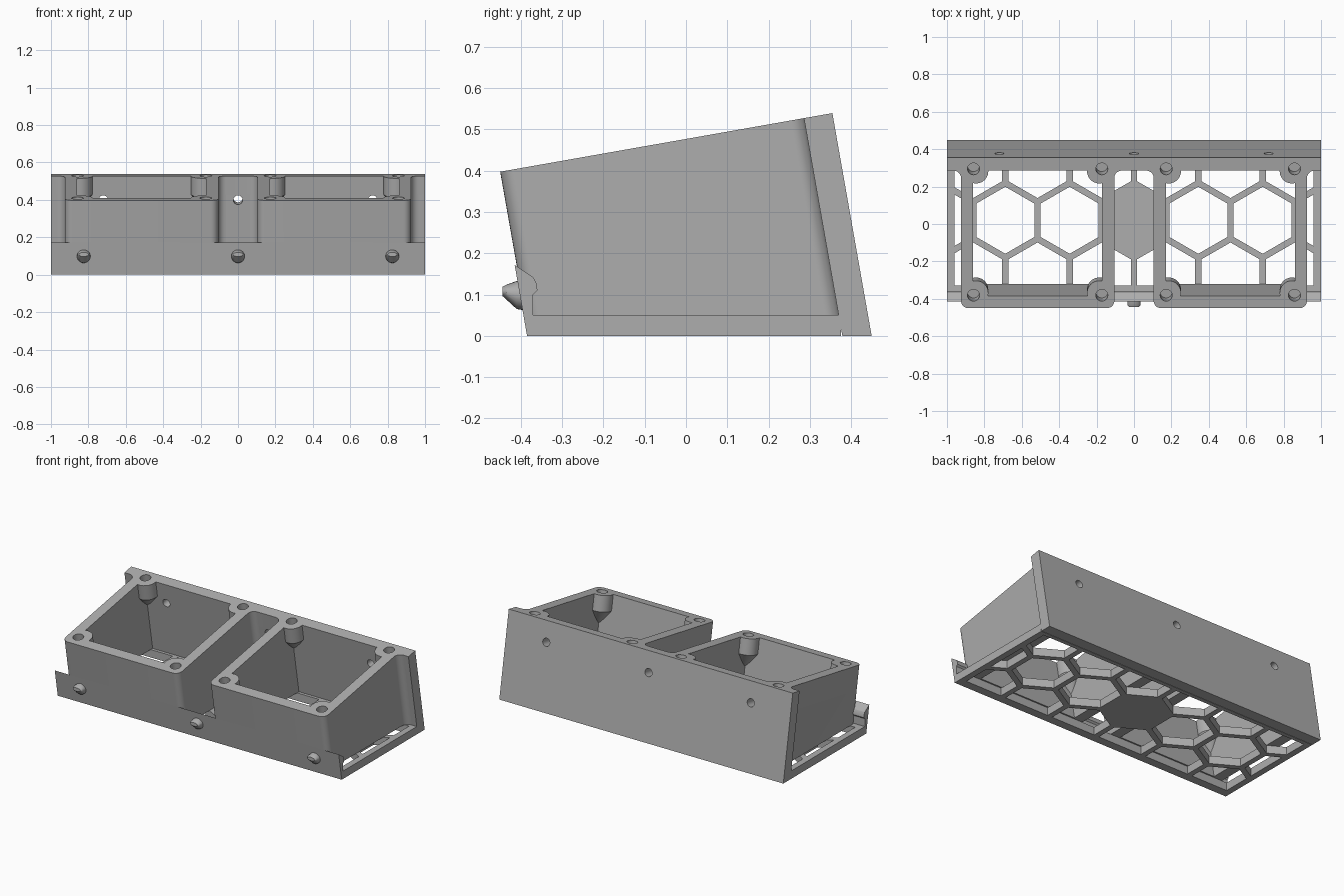
import bpy, bmesh
from math import sin, cos, pi, radians, degrees, sqrt, asin, acos
from mathutils import Matrix, Vector
from mathutils.geometry import tessellate_polygon

if "Cube" in bpy.data.objects:
    bpy.data.objects.remove(bpy.data.objects["Cube"])

grey = bpy.data.materials.new("printed grey")
grey.use_nodes = True
grey.diffuse_color = (0.42, 0.42, 0.42, 1)
grey.node_tree.nodes["Principled BSDF"].inputs["Base Color"].default_value = grey.diffuse_color

# Tilted frame: local z = 0 is the sloping top plane
TILT = Matrix.Translation((0, 0, 0.477)) @ Matrix.Rotation(radians(10), 4, "X")
UPRIGHT = TILT @ Matrix.Rotation(radians(90), 4, "X")
FLAT = Matrix.Identity(4)
AXIS = Vector((0, -sin(radians(10)), cos(radians(10))))


def arc(cx, cy, r, a0, a1, n=7):
    return [(cx + r * cos(radians(a0 + (a1 - a0) * i / n)),
             cy + r * sin(radians(a0 + (a1 - a0) * i / n))) for i in range(n + 1)]


def circle(cx, cy, r, n=32):
    return arc(cx, cy, r, 0, 360 - 360 / n, n - 1)


def rect(x0, x1, y0, y1):
    return [(x0, y0), (x1, y0), (x1, y1), (x0, y1)]


def finish(name, bm, matrix, floor):
    """Place the mesh, slide anything below the floor up to it, and link it."""
    bm.transform(matrix)
    for v in bm.verts:
        if v.co.z < floor - 1e-5:
            v.co += AXIS * ((floor - v.co.z) / AXIS.z)
    bmesh.ops.recalc_face_normals(bm, faces=bm.faces)
    mesh = bpy.data.meshes.new(name)
    bm.to_mesh(mesh)
    bm.free()
    mesh.materials.append(grey)
    ob = bpy.data.objects.new(name, mesh)
    bpy.context.collection.objects.link(ob)
    bpy.ops.object.select_all(action="DESELECT")
    ob.select_set(True)
    bpy.context.view_layer.objects.active = ob
    bpy.ops.object.shade_smooth_by_angle(angle=radians(25))


def plate(name, loops, z0, z1, matrix=FLAT, floor=0.0):
    """Extrude an outline (first loop) with holes (other loops)."""
    bm = bmesh.new()
    low, high = [], []
    for loop in loops:
        a = [bm.verts.new((x, y, z0)) for x, y in loop]
        b = [bm.verts.new((x, y, z1)) for x, y in loop]
        for i in range(len(a)):
            j = (i + 1) % len(a)
            bm.faces.new((a[i], a[j], b[j], b[i]))
        low += a
        high += b
    for tri in tessellate_polygon([[Vector((x, y, 0)) for x, y in p] for p in loops]):
        for side in (low, high):
            bm.faces.new([side[i] for i in tri])
    finish(name, bm, matrix, floor)


def loft(name, rings, matrix=FLAT):
    bm = bmesh.new()
    rows = [[bm.verts.new(p) for p in ring] for ring in rings]
    n = len(rows[0])
    for a, b in zip(rows, rows[1:]):
        for i in range(n):
            j = (i + 1) % n
            bm.faces.new((a[i], a[j], b[j], b[i]))
    bm.faces.new(rows[0][::-1])
    bm.faces.new(rows[-1])
    finish(name, bm, matrix, 0.0)


def clip(poly, axis, limit, sign):
    """Keep the part of a polygon on one side of an axis-aligned line."""
    out = []
    for p, q in zip(poly, poly[1:] + poly[:1]):
        dp, dq = sign * (limit - p[axis]), sign * (limit - q[axis])
        if dp >= 0:
            out.append(p)
        if dp * dq < 0:
            t = dp / (dp - dq)
            out.append((p[0] + t * (q[0] - p[0]), p[1] + t * (q[1] - p[1])))
    return out


FRONT, WALL, BACK = -0.457, 0.29, 0.36
HALF, CENTRE, FLARE = 0.41, 0.515, 0.04
IN_X, IN_Y = 0.345, -0.39
BOSS, BOSS_R, MID_Y = 0.33, 0.066, -0.044
SLAB, FLOOR_TOP = -0.1, 0.05
CORNERS = ((-1, -1), (1, -1), (1, 1), (-1, 1))


def duct_outline(cx):
    """Outer duct edge from the left wall flare round the front to the right one."""
    w, r, f = HALF, FLARE, FLARE
    return (arc(cx - w - f, WALL - f, f, 90, 0) + arc(cx - w + r, FRONT + r, r, 180, 270)
            + arc(cx + w - r, FRONT + r, r, 270, 360) + arc(cx + w + f, WALL - f, f, 180, 90))


def duct_opening(cx):
    """Duct opening with a rounded boss standing in each corner."""
    loop = []
    for sx, sy in CORNERS:
        by = MID_Y + sy * BOSS
        edge = abs((WALL if sy > 0 else IN_Y) - by)
        start = -degrees(acos((IN_X - BOSS) / BOSS_R))
        pts = arc(0, 0, BOSS_R, start, -180 - degrees(asin(edge / BOSS_R)), 12)
        pts = [(cx + sx * (BOSS + x), by + sy * y) for x, y in pts]
        loop += pts if sx * sy > 0 else pts[::-1]
    return loop


# Top frame: wall top and both duct rims with their screw holes
loops = [[(-1, BACK), (-1, WALL)] + duct_outline(-CENTRE) + duct_outline(CENTRE)
         + [(1, WALL), (1, BACK)]]
for cx in (-CENTRE, CENTRE):
    loops.append(duct_opening(cx))
    loops += [circle(cx + sx * 0.343, MID_Y + sy * 0.343, 0.032) for sx, sy in CORNERS]
plate("top_frame", loops, SLAB, 0, TILT)

# Back wall with three mounting holes
mounts = [circle(x, -0.13, 0.025) for x in (-0.72, 0, 0.72)]
plate("back_wall", [rect(-1, 1, -0.7, SLAB)] + mounts, -BACK, -WALL, UPRIGHT)

# Duct walls and the tapered bosses below the rim
for side, cx in (("right", -CENTRE), ("left", CENTRE)):
    inner = [(cx + IN_X, WALL), (cx + IN_X, IN_Y), (cx - IN_X, IN_Y), (cx - IN_X, WALL)]
    plate(side + "_fan_duct", [duct_outline(cx) + inner], -0.7, SLAB, TILT, FLOOR_TOP)
    for sx, sy in CORNERS:
        x, y = cx + sx * BOSS, MID_Y + sy * BOSS
        foot = circle(x + sx * 0.045, y + sy * 0.04, 0.012)
        rim = circle(x, y, BOSS_R)
        loft(side + "_screw_boss", [[(*p, z) for p in ring]
                                    for ring, z in ((foot, -0.22), (rim, SLAB))], TILT)

# Honeycomb floor, leaving a border; the middle cell stays solid
PITCH, APOTHEM = 0.344, 0.155
loops = [rect(-1, 1, -0.37, 0.376)]
for row in (-1, 0, 1):
    for k in range(-3, 4):
        x = PITCH * (k + 0.5 * (row != 0))
        if (row == 0 and k == 0) or x > 1.1:
            continue
        y = 0.02 + row * PITCH * sqrt(3) / 2
        r = APOTHEM * 2 / sqrt(3)
        cell = [(x + r * sin(i * pi / 3), y + r * cos(i * pi / 3)) for i in range(6)]
        for axis, limit, sign in ((0, 0.96, 1), (0, -0.96, -1), (1, 0.35, 1), (1, -0.33, -1)):
            cell = clip(cell, axis, limit, sign)
        loops.append(cell)
plate("honeycomb_floor", loops, 0, FLOOR_TOP)

# Front lip swept along x
profile = [(-0.385, 0), (-0.37, 0), (-0.37, 0.1), (-0.36, 0.11), (-0.361, 0.125),
           (-0.37, 0.142), (-0.385, 0.152), (-0.415, 0.172)]
loft("front_lip", [[(x, y, z) for y, z in profile] for x in (-1, 1)])

# Clip knobs on the lip, with a sloping underside
for name, cx in (("right_knob", -0.825), ("middle_knob", 0), ("left_knob", 0.825)):
    rings = []
    for y, zc, rx, rz in ((-0.385, 0.097, 0.036, 0.036), (-0.41, 0.099, 0.036, 0.034),
                          (-0.435, 0.106, 0.034, 0.018), (-0.445, 0.108, 0.026, 0.011)):
        rings.append([(cx + rx * u, y, zc + rz * v) for u, v in circle(0, 0, 1, 24)])
    loft(name, rings)
